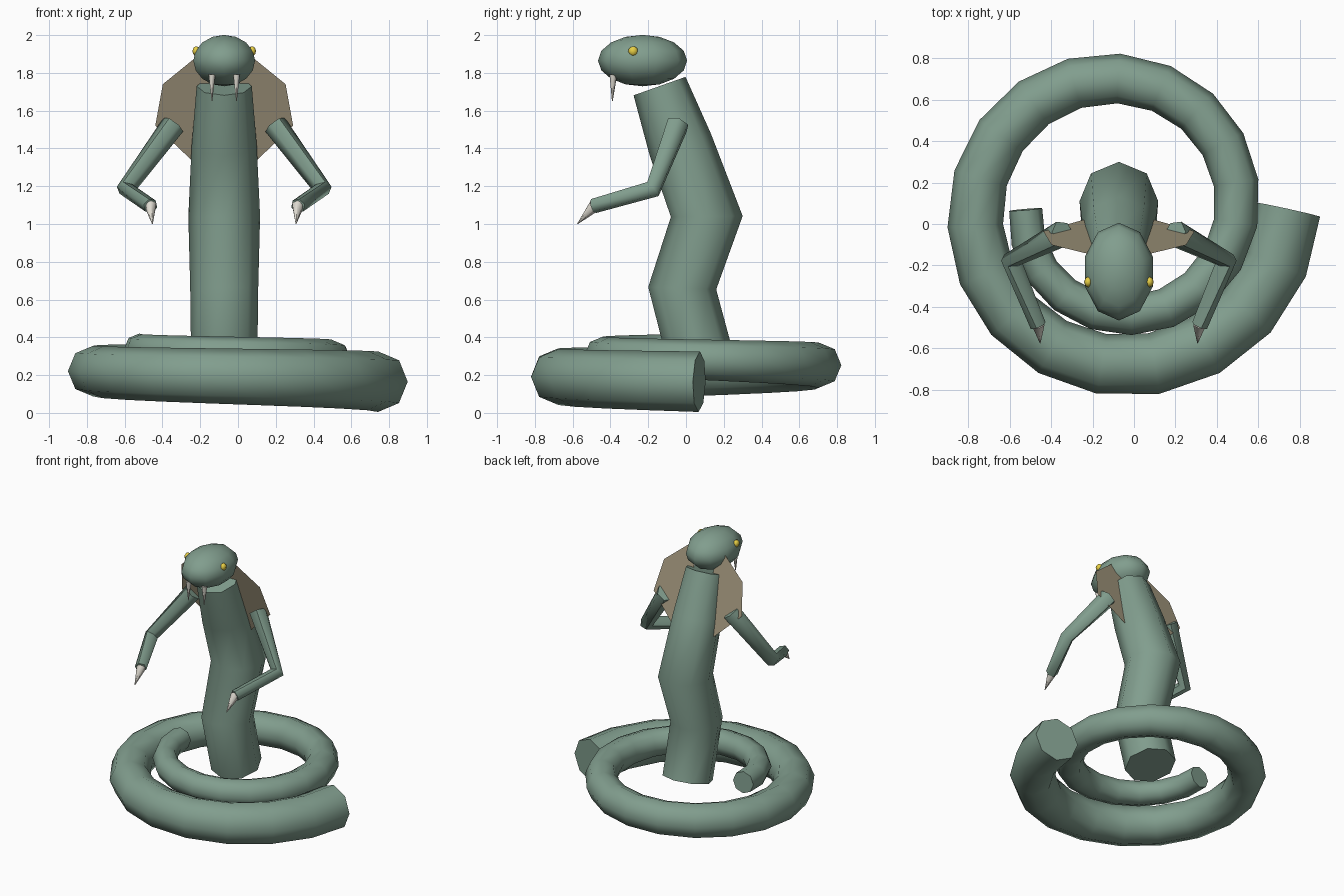
import bpy, bmesh, math
from mathutils import Vector, Matrix

if "Cube" in bpy.data.objects:
    bpy.data.objects.remove(bpy.data.objects["Cube"])

CX = -0.073  # symmetry plane of the creature


def material(name, rgb):
    m = bpy.data.materials.new(name)
    m.diffuse_color = (*rgb, 1)
    m.use_nodes = True
    m.node_tree.nodes["Principled BSDF"].inputs["Base Color"].default_value = m.diffuse_color
    return m


SKIN = material("skin", (0.22, 0.34, 0.27))
HOOD = material("hood_skin", (0.35, 0.30, 0.20))
YELLOW = material("eye_yellow", (0.80, 0.62, 0.06))
BONE = material("bone", (0.72, 0.69, 0.62))


def finish(bm, name, mat, smooth=True):
    bmesh.ops.recalc_face_normals(bm, faces=bm.faces[:])
    me = bpy.data.meshes.new(name)
    bm.to_mesh(me)
    bm.free()
    for p in me.polygons:
        p.use_smooth = smooth
    me.materials.append(mat)
    ob = bpy.data.objects.new(name, me)
    bpy.context.collection.objects.link(ob)
    if smooth:
        bpy.ops.object.select_all(action='DESELECT')
        ob.select_set(True)
        bpy.context.view_layer.objects.active = ob
        bpy.ops.object.shade_smooth_by_angle(angle=math.radians(62))
    return ob


def tube(name, path, radii, sides, ref, mat):
    """Capped tube swept along a path; ref fixes the direction of the first vertex."""
    path = [Vector(p) for p in path]
    n = len(path)
    bm = bmesh.new()
    rings = []
    for i, p in enumerate(path):
        t = Vector()
        if i > 0:
            t += (p - path[i - 1]).normalized()
        if i < n - 1:
            t += (path[i + 1] - p).normalized()
        t.normalize()
        u = Vector(ref)
        u = (u - t * u.dot(t)).normalized()
        v = t.cross(u)
        rings.append([bm.verts.new(p + radii[i] * (u * math.cos(a) + v * math.sin(a)))
                      for a in (2 * math.pi * k / sides for k in range(sides))])
    for a, b in zip(rings, rings[1:]):
        for k in range(sides):
            j = (k + 1) % sides
            bm.faces.new((a[k], a[j], b[j], b[k]))
    bm.faces.new(rings[0])
    bm.faces.new(rings[-1])
    return finish(bm, name, mat)


def ellipsoid(name, loc, size, seg, rings, mat):
    bm = bmesh.new()
    bmesh.ops.create_uvsphere(bm, u_segments=seg, v_segments=rings, radius=1)
    bm.transform(Matrix.Translation(loc) @ Matrix.Diagonal((*size, 1)))
    return finish(bm, name, mat)


def spike(name, base, tip, r, mat):
    base, tip = Vector(base), Vector(tip)
    d = tip - base
    bm = bmesh.new()
    bmesh.ops.create_cone(bm, cap_ends=True, segments=6, radius1=r, radius2=0.002, depth=d.length)
    bm.transform(Matrix.Translation((base + tip) / 2) @ d.to_track_quat('Z', 'Y').to_matrix().to_4x4())
    return finish(bm, name, mat)


# Coiled tail: one and a half turns, shrinking and rising inwards
N = 28
coil, coil_r = [], []
for i in range(N + 1):
    f = i / N
    a = -3 * math.pi * f
    R = 0.815 - 0.365 * f
    coil.append((CX + R * math.cos(a), 0.07 + R * math.sin(a), 0.165 + 0.175 * f))
    coil_r.append(0.16 - 0.08 * f)
tube("coiled_tail", coil, coil_r, 8, (0, 0, 1), SKIN)

# Upright torso, an S-bend in the side plane
torso = [(0.085, 0.26), (-0.02, 0.66), (0.11, 1.04), (-0.03, 1.42), (-0.14, 1.73)]
tube("torso", [(CX, y, z) for y, z in torso], [0.175, 0.18, 0.19, 0.172, 0.146], 8, (1, 0, 0), SKIN)

# Head
ellipsoid("head", (CX, -0.23, 1.865), (0.172, 0.236, 0.136), 10, 8, SKIN)

# Mirrored parts
for s, side in ((1, "right"), (-1, "left")):
    def at(dx, y, z):
        return (CX + s * dx, y, z)

    ellipsoid(side + "_eye", at(0.148, -0.28, 1.915), (0.02, 0.026, 0.026), 8, 6, YELLOW)
    spike(side + "_fang", at(0.065, -0.385, 1.79), at(0.065, -0.39, 1.65), 0.02, BONE)

    # Hood wing: a thin sheet leaning back along the neck
    bm = bmesh.new()
    outline = [(0.08, 1.93), (0.165, 1.87), (0.325, 1.74), (0.365, 1.52), (0.175, 1.34), (0.08, 1.27)]
    bm.faces.new([bm.verts.new(at(dx, -0.14 + 0.3 * (1.87 - z), z)) for dx, z in outline])
    finish(bm, side + "_hood_wing", HOOD, smooth=False)

    # Arm and claw
    tube(side + "_arm", [at(0.27, -0.045, 1.525), at(0.52, -0.175, 1.185), at(0.39, -0.49, 1.095)],
         [0.064, 0.05, 0.04], 6, (s, 0, 0.3), SKIN)
    spike(side + "_claw", at(0.39, -0.48, 1.1), at(0.38, -0.575, 1.0), 0.034, BONE)
